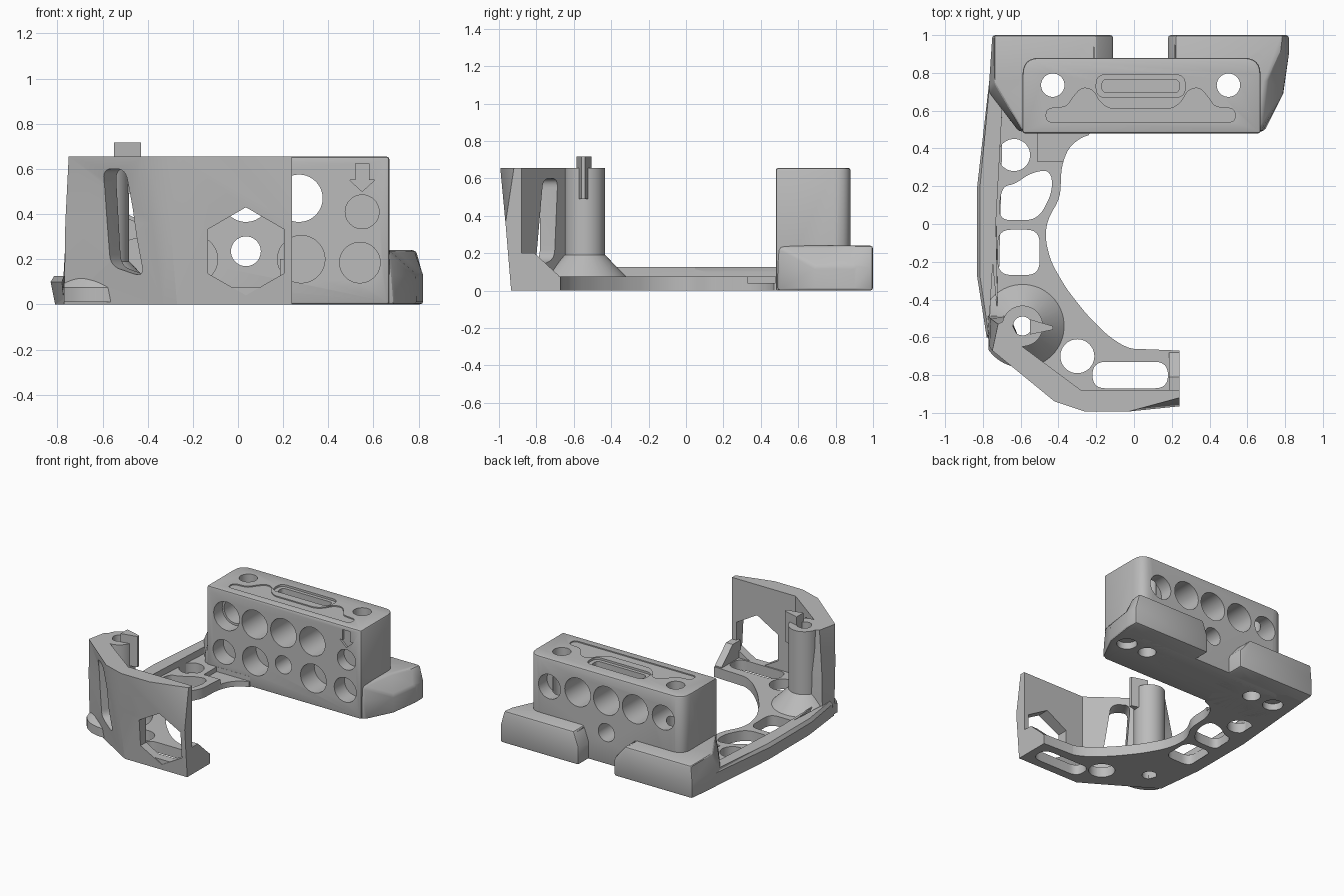
import bpy, bmesh, math
from mathutils import Vector

cube = bpy.data.objects.get("Cube")
if cube:
    bpy.data.objects.remove(cube, do_unlink=True)

grey = bpy.data.materials.new("plain_grey")
grey.use_nodes = True
grey.diffuse_color = (0.5, 0.5, 0.5, 1)
grey.node_tree.nodes["Principled BSDF"].inputs["Base Color"].default_value = (0.5, 0.5, 0.5, 1)


def loft(name, rings, axis="Z"):
    """Solid through rings of (height, [(a, b), ...]) stacked along an axis."""
    place = {"Z": lambda a, b, h: (a, b, h),
             "Y": lambda a, b, h: (a, h, b),
             "X": lambda a, b, h: (h, a, b)}[axis]
    bm = bmesh.new()
    loops = [[bm.verts.new(place(a, b, h)) for a, b in pts] for h, pts in rings]
    n = len(loops[0])
    for low, high in zip(loops, loops[1:]):
        for i in range(n):
            j = (i + 1) % n
            bm.faces.new((low[i], low[j], high[j], high[i]))
    bm.faces.new(loops[0])
    bm.faces.new(loops[-1])
    bmesh.ops.triangulate(bm, faces=[f for f in bm.faces if len(f.verts) == 4])
    bmesh.ops.recalc_face_normals(bm, faces=bm.faces)
    bmesh.ops.dissolve_limit(bm, angle_limit=0.005, verts=bm.verts, edges=bm.edges)
    mesh = bpy.data.meshes.new(name)
    bm.to_mesh(mesh)
    bm.free()
    mesh.materials.append(grey)
    ob = bpy.data.objects.new(name, mesh)
    bpy.context.collection.objects.link(ob)
    return ob


def prism(name, pts, lo, hi, axis="Z"):
    return loft(name, [(lo, pts), (hi, pts)], axis)


def circle(x, y, r, n=40):
    return [(x + r * math.cos(math.tau * i / n), y + r * math.sin(math.tau * i / n)) for i in range(n)]


def rect(x0, y0, x1, y1):
    return [(x0, y0), (x1, y0), (x1, y1), (x0, y1)]


def rounded(pts, r, steps=6):
    """Round the corners of a polygon with quadratic arcs."""
    out = []
    for i, p in enumerate(pts):
        p, a, b = Vector(p), Vector(pts[i - 1]), Vector(pts[(i + 1) % len(pts)])
        s = p + (a - p).normalized() * min(r, (a - p).length * 0.49)
        e = p + (b - p).normalized() * min(r, (b - p).length * 0.49)
        for k in range(steps + 1):
            t = k / steps
            out.append(tuple(s * (1 - t) ** 2 + p * 2 * t * (1 - t) + e * t * t))
    return out


def apply_mod(ob, kind, **settings):
    mod = ob.modifiers.new(kind.lower(), kind)
    for key, value in settings.items():
        setattr(mod, key, value)
    bpy.context.view_layer.objects.active = ob
    bpy.ops.object.modifier_apply(modifier=mod.name)


def cut(ob, cutter):
    cutter.hide_render = True
    apply_mod(ob, "BOOLEAN", operation="DIFFERENCE", solver="EXACT", object=cutter)
    bpy.data.objects.remove(cutter, do_unlink=True)


def drill(ob, x, y, r, lo, hi, axis="Z"):
    cut(ob, prism("drill", circle(x, y, r), lo, hi, axis))


def bevel(ob, width, segments=2):
    apply_mod(ob, "BEVEL", width=width, segments=segments, limit_method="ANGLE", angle_limit=0.6)


# C-shaped base plate
inner = [(0.03, -0.67), (-0.05, -0.65), (-0.14, -0.59), (-0.25, -0.48), (-0.36, -0.34), (-0.44, -0.2),
         (-0.47, -0.08), (-0.46, 0.02), (-0.39, 0.14), (-0.385, 0.3), (-0.35, 0.4), (-0.28, 0.46), (-0.2, 0.48)]
outer = [(-0.2, 0.6), (-0.6, 0.9), (-0.75, 0.9), (-0.81, 0.2), (-0.81, -0.28), (-0.77, -0.62),
         (-0.27, -0.935), (0.24, -0.935), (0.24, -0.67)]
plate = prism("base_plate", outer + rounded(inner, 0.05, 3)[3:-3], 0, 0.075)
cut(plate, prism("step", rect(-0.51, 0.33, -0.1, 0.479), 0.04, 0.2))
windows = [rect(-0.72, -0.27, -0.5, -0.03),
           [(-0.72, 0.02), (-0.51, 0.02), (-0.43, 0.17), (-0.44, 0.29), (-0.55, 0.27), (-0.63, 0.21), (-0.7, 0.2)],
           rect(-0.22, -0.87, 0.18, -0.73)]
for w in windows:
    cut(plate, prism("window", rounded(w, 0.07), -0.1, 0.2))
for x, y, r in [(-0.635, 0.365, 0.085), (-0.3, -0.7, 0.09), (-0.59, -0.54, 0.05)]:
    drill(plate, x, y, r, -0.1, 0.2)

# Raised rim along the outside of the plate
rim_in = [(-0.72, -0.5), (-0.745, -0.25), (-0.74, 0.2), (-0.69, 0.75), (-0.68, 0.9)]
rim = loft("outer_rim", [
    (0, [(-0.745, 0.9), (-0.81, 0.2), (-0.81, -0.28), (-0.77, -0.6)][::-1] + rim_in),
    (0.1, [(-0.75, 0.9), (-0.83, 0.2), (-0.83, -0.28), (-0.78, -0.6)][::-1] + rim_in),
    (0.125, [(-0.75, 0.9), (-0.815, 0.2), (-0.815, -0.28), (-0.77, -0.58)][::-1] + rim_in)])

# Leaning front wall with a hexagonal opening and a slanted slot
wall_in = [(0.24, -0.88), (-0.28, -0.88), (-0.59, -0.65)]
wall = loft("front_wall", [
    (0, [(-0.78, -0.48), (-0.77, -0.63), (-0.33, -0.9), (-0.27, -0.935), (-0.03, -0.935), (0.24, -0.935)]
     + wall_in + [(-0.66, -0.48)]),
    (0.36, [(-0.76, -0.5), (-0.765, -0.65), (-0.38, -0.92), (-0.3, -0.965), (-0.03, -0.965), (0.24, -0.965)]
     + wall_in + [(-0.66, -0.49)]),
    (0.655, [(-0.72, -0.53), (-0.75, -0.67), (-0.42, -0.94), (-0.26, -0.993), (-0.03, -0.993), (0.24, -0.92)]
     + wall_in + [(-0.66, -0.5)])])
hexagon = [(0.035 + 0.195 * math.sin(i * math.pi / 3), 0.235 + 0.195 * math.cos(i * math.pi / 3)) for i in range(6)]
cut(wall, prism("hex_opening", hexagon, -1.2, -0.8, "Y"))
slot = prism("slot", rounded([(-0.1, 0.6), (0.03, 0.6), (0.1, 0.12), (-0.07, 0.17)], 0.05), -0.2, 0.2, "Y")
slot.location = (-0.5, -0.81, 0)
slot.rotation_euler.z = math.radians(-31)
bpy.context.view_layer.update()
cut(wall, slot)
gusset = prism("end_gusset", [(-0.9, 0), (-0.68, 0), (-0.68, 0.08), (-0.81, 0.2), (-0.9, 0.2)], 0.185, 0.24, "X")

# Hollow post with a flared foot and a locating tab
px, py = -0.59, -0.54
post = loft("post", [(z, circle(px, py, r, 64)) for z, r in
                     [(0.01, 0.22), (0.075, 0.22), (0.19, 0.108), (0.655, 0.108)]])
drill(post, px, py, 0.05, -0.1, 0.8)
cut(post, prism("trim", rect(-1, -1, -0.77, 0), -0.1, 0.8))
tab = prism("post_tab", [(-0.55, -0.585), (-0.43, -0.56), (-0.43, -0.54), (-0.55, -0.505)], 0.49, 0.717)

# Rear block
block = prism("rear_block", [(-0.59, 0.48), (0.67, 0.48)]
              + rounded([(0.67, 0.6), (0.67, 0.88), (-0.59, 0.88), (-0.59, 0.6)], 0.09)[7:-7], 0, 0.655)
bevel(block, 0.012)
for x in (-0.43, -0.2, 0.035, 0.27):
    drill(block, x, 0.47, 0.09 if x < -0.4 else 0.105, 0.3, 1.1, "Y")
drill(block, 0.035, 0.235, 0.066, 0.3, 1.1, "Y")
for x, z, r, lo, hi in [(-0.43, 0.47, 0.105, 0.3, 0.58), (0.55, 0.41, 0.075, 0.3, 0.56),
                        (-0.45, 0.2, 0.09, 0.3, 0.6), (-0.195, 0.2, 0.105, 0.3, 0.64),
                        (0.28, 0.2, 0.105, 0.3, 0.64), (0.54, 0.185, 0.09, 0.3, 0.6),
                        (0.5, 0.45, 0.09, 0.78, 1.1)]:
    drill(block, x, z, r, lo, hi, "Y")
arrow = [(0.52, 0.625), (0.58, 0.625), (0.58, 0.55), (0.605, 0.55), (0.55, 0.5), (0.495, 0.55), (0.52, 0.55)]
cut(block, prism("arrow", arrow, 0.4, 0.495, "Y"))

# Recesses in the top of the block
cut(block, prism("pocket", rounded(rect(-0.2, 0.67, 0.27, 0.79), 0.05), 0.64, 0.8))
cut(block, prism("deep_pocket", rounded(rect(-0.17, 0.695, 0.24, 0.765), 0.03), 0.6, 0.8))
half = [(0, 0.61), (0.17, 0.61), (0.22, 0.65), (0.25, 0.71), (0.31, 0.725), (0.36, 0.67), (0.39, 0.62),
        (0.5, 0.61), (0.5, 0.54)]
groove = [(0.035 + x, y) for x, y in half] + [(0.035 - x, y) for x, y in half[:0:-1]]
cut(block, prism("groove", rounded(groove, 0.03, 4), 0.647, 0.8))

# Rear feet on both sides of the block
left_foot = loft("rear_foot_left", [
    (0, [(0.82, 1), (0.18, 1), (0.18, 0.6), (0.6, 0.49), (0.69, 0.49), (0.79, 0.69), (0.82, 0.9)]),
    (0.13, [(0.82, 1), (0.18, 1), (0.18, 0.6), (0.6, 0.49), (0.68, 0.49), (0.79, 0.69), (0.82, 0.9)]),
    (0.24, [(0.79, 1), (0.22, 1), (0.22, 0.6), (0.6, 0.49), (0.665, 0.49), (0.7, 0.75), (0.78, 0.92)])])
right_foot = loft("rear_foot_right", [
    (0, [(-0.75, 1), (-0.11, 1), (-0.11, 0.6), (-0.5, 0.49), (-0.61, 0.49), (-0.77, 0.7)]),
    (0.13, [(-0.75, 1), (-0.11, 1), (-0.11, 0.6), (-0.5, 0.49), (-0.61, 0.49), (-0.77, 0.7)]),
    (0.24, [(-0.74, 1), (-0.2, 1), (-0.2, 0.6), (-0.5, 0.49), (-0.585, 0.49), (-0.74, 0.75)])])
for foot in (left_foot, right_foot):
    bevel(foot, 0.015)
    # Clear the block's blind holes
    cut(foot, prism("clearance", rect(-0.58, 0.4, 0.66, 0.65), 0.06, 0.4))

# Vertical screw holes and shallow sockets underneath
for part in (block, left_foot, right_foot, plate):
    for x in (-0.43, 0.5):
        drill(part, x, 0.735, 0.062, -0.1, 0.8)
    for x in (-0.62, 0.68):
        drill(part, x, 0.735, 0.07, -0.1, 0.05)

# Keep edges crisp and curved walls smooth
for ob in (plate, rim, wall, gusset, post, tab, block, left_foot, right_foot):
    bpy.ops.object.select_all(action="DESELECT")
    ob.select_set(True)
    bpy.context.view_layer.objects.active = ob
    bpy.ops.object.shade_smooth_by_angle(angle=math.radians(25))
